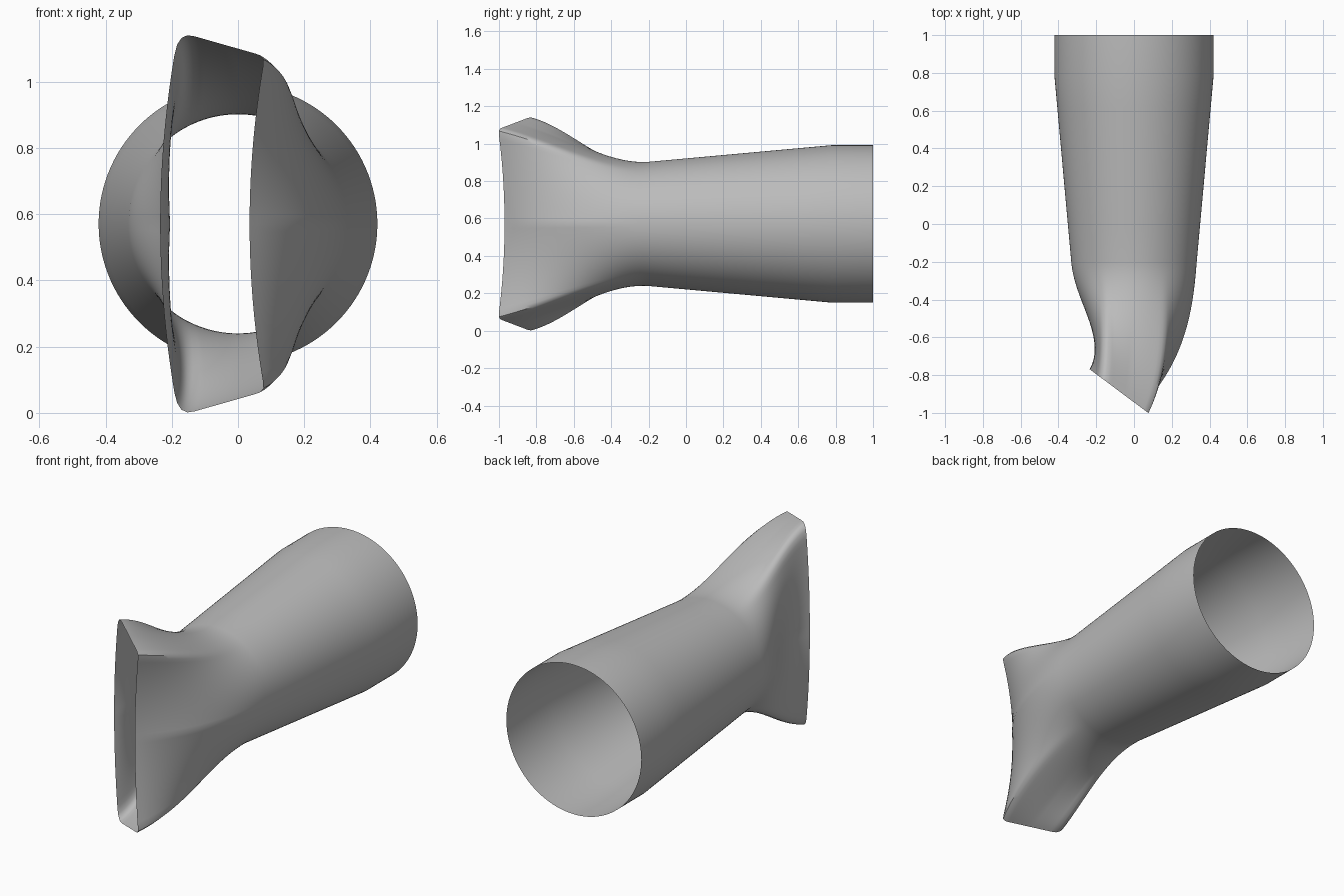
import bpy, bmesh, math
from mathutils import Vector

cube = bpy.data.objects.get("Cube")
if cube:
    bpy.data.objects.remove(cube, do_unlink=True)

SEGMENTS = 120
STEPS = 28
MID_Z = 0.571


def bezier(a, b, c, t):
    return [p * (1 - t) ** 2 + 2 * q * t * (1 - t) + r * t * t for p, q, r in zip(a, b, c)]


def blend(keys, a):
    """Linear interpolation in a short list of (angle, values...)."""
    for k, n in zip(keys, keys[1:]):
        if a <= n[0]:
            t = (a - k[0]) / (n[0] - k[0])
            return [p + (q - p) * t for p, q in zip(k[1:], n[1:])]
    return keys[-1][1:]


def mouth_outline(a):
    """Upper half of the slanted mouth, a = 0 (left edge) to 180 degrees."""
    if a < 58:
        s = a / 58
        x, z = 0.035 + 0.042 * s * s, 0.485 * s
    elif a < 64:
        x, z = bezier((0.077, 0.485), (0.08, 0.505), (0.06, 0.512), (a - 58) / 6)
    elif a < 114:
        t = (a - 64) / 50
        x, z = 0.06 - 0.19 * t, 0.512 + 0.054 * t
    elif a < 126:
        x, z = bezier((-0.13, 0.566), (-0.18, 0.585), (-0.192, 0.51), (a - 114) / 12)
    else:
        s = (180 - a) / 54
        x, z = -0.235 + 0.043 * s * s, 0.51 * s
    return Vector((x, -0.944 - 0.746 * x, z))


# Direction in which the wall arrives at the mouth
ARRIVAL = [(0, -0.75, -0.75, 0), (58, -0.4, -0.8, 0.2), (90, -0.1, -0.65, 0.15),
           (126, -0.1, -0.6, 0.15), (180, -0.3, -0.5, 0)]


def ring_point(i, t):
    """Point on the wall between the round neck (t = 0) and the mouth (t = 1)."""
    a = 360 * i / SEGMENTS
    side = 1 if a <= 180 else -1
    a = a if a <= 180 else 360 - a
    c, s = math.cos(math.radians(a)), math.sin(math.radians(a))
    start = Vector((0.332 * c, -0.2, 0.332 * s))
    leave = Vector((-0.05 * c, -0.65, -0.05 * s))
    end, arrive = mouth_outline(a), Vector(blend(ARRIVAL, a))
    p = (start * (2 * t ** 3 - 3 * t ** 2 + 1) + leave * (t ** 3 - 2 * t ** 2 + t)
         + end * (3 * t ** 2 - 2 * t ** 3) + arrive * (t ** 3 - t ** 2))
    return Vector((p.x, p.y, MID_Z + side * p.z))


def circle_ring(y, radius):
    angles = [2 * math.pi * i / SEGMENTS for i in range(SEGMENTS)]
    return [Vector((radius * math.cos(a), y, MID_Z + radius * math.sin(a))) for a in angles]


# Open tube: straight collar, tapered neck, then the flared mouth
rings = [circle_ring(1.0, 0.421), circle_ring(0.78, 0.421)]
rings += [circle_ring(0.78 - 0.98 * k / 6, 0.421 - 0.089 * k / 6) for k in range(1, 6)]
rings += [[ring_point(i, k / STEPS) for i in range(SEGMENTS)] for k in range(STEPS + 1)]

bm = bmesh.new()
loops = [[bm.verts.new(p) for p in ring] for ring in rings]
for a, b in zip(loops, loops[1:]):
    for i in range(SEGMENTS):
        j = (i + 1) % SEGMENTS
        bm.faces.new((a[i], a[j], b[j], b[i]))
bm.normal_update()
# Make the outside of the open wall face outward
first = bm.faces[:][0]
if first.normal.dot(first.calc_center_median() - Vector((0, 0.89, MID_Z))) < 0:
    bmesh.ops.reverse_faces(bm, faces=bm.faces[:])
mesh = bpy.data.meshes.new("nozzle_tube")
bm.to_mesh(mesh)
bm.free()

grey = bpy.data.materials.new("plain_grey")
grey.use_nodes = True
colour = (0.5, 0.5, 0.5, 1)
grey.diffuse_color = colour
grey.node_tree.nodes["Principled BSDF"].inputs["Base Color"].default_value = colour
mesh.materials.append(grey)

nozzle = bpy.data.objects.new("nozzle_tube", mesh)
bpy.context.collection.objects.link(nozzle)
bpy.context.view_layer.objects.active = nozzle
nozzle.select_set(True)
bpy.ops.object.shade_smooth_by_angle(angle=math.radians(40))
